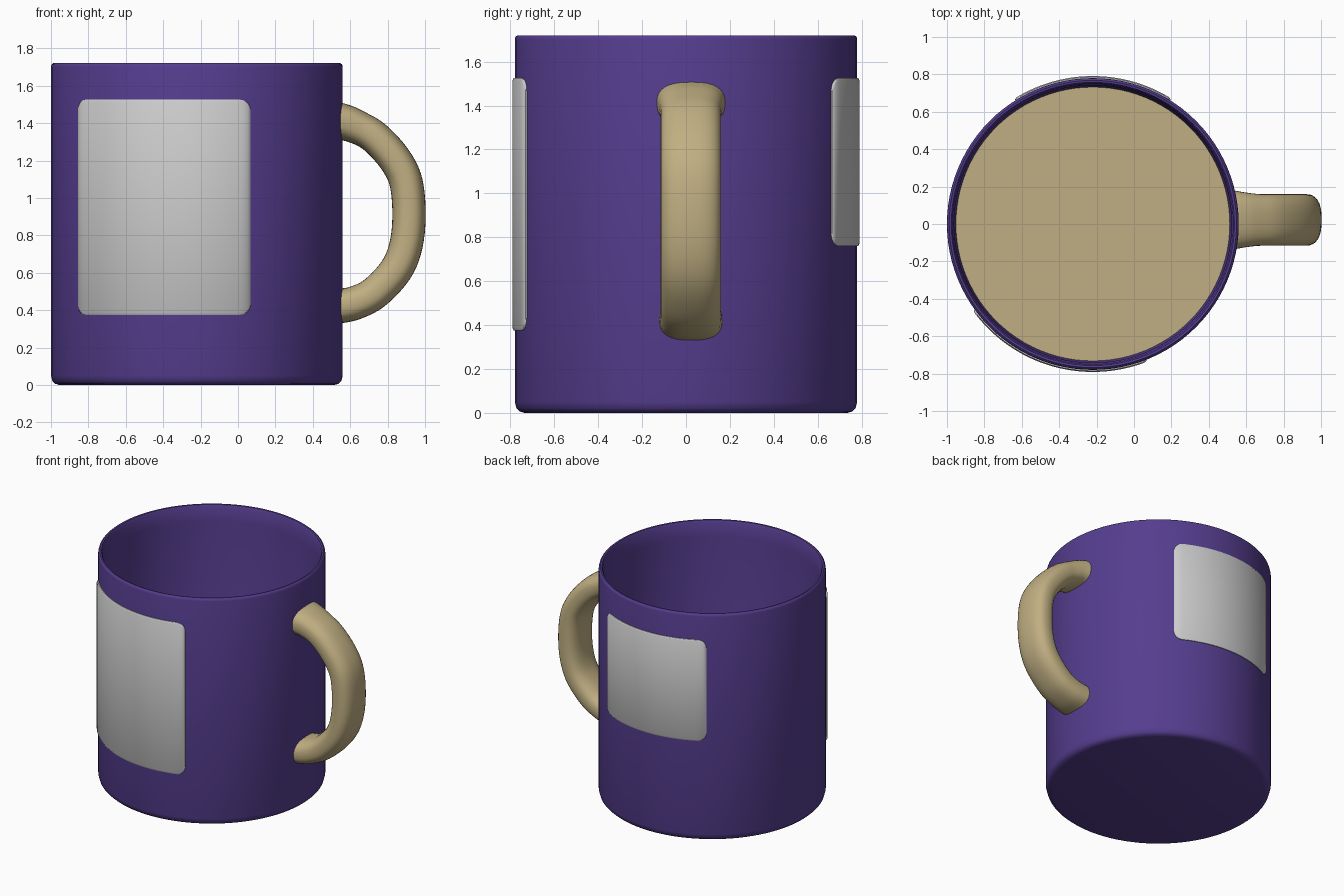
import bpy, bmesh, math
from mathutils import Vector

if "Cube" in bpy.data.objects:
    bpy.data.objects.remove(bpy.data.objects["Cube"])

CX, R = -0.22, 0.78          # mug axis and outer radius


def material(name, rgb):
    m = bpy.data.materials.new(name)
    m.diffuse_color = (*rgb, 1)
    m.use_nodes = True
    m.node_tree.nodes["Principled BSDF"].inputs["Base Color"].default_value = m.diffuse_color
    return m


PURPLE = material("purple_glaze", (0.091, 0.047, 0.275))
TAN = material("tan", (0.53, 0.43, 0.225))
GREY = material("light_grey", (0.61, 0.61, 0.61))


def finish(name, bm, mats, angle=40):
    bmesh.ops.recalc_face_normals(bm, faces=bm.faces)
    me = bpy.data.meshes.new(name)
    bm.to_mesh(me)
    bm.free()
    for m in mats:
        me.materials.append(m)
    ob = bpy.data.objects.new(name, me)
    bpy.context.collection.objects.link(ob)
    bpy.ops.object.select_all(action='DESELECT')
    ob.select_set(True)
    bpy.context.view_layer.objects.active = ob
    bpy.ops.object.shade_smooth_by_angle(angle=math.radians(angle))
    return ob


def skin(bm, rings, closed):
    """Join equal closed rings; cap the ends unless the loop closes."""
    n = len(rings[0])
    for a, b in zip(rings, rings[1:]):
        for i in range(n):
            j = (i + 1) % n
            bm.faces.new((a[i], a[j], b[j], b[i]))
    if not closed:
        bm.faces.new(rings[0])
        bm.faces.new(rings[-1])


# Mug body: lathed shell, with the inside floor in tan
profile = [(0.735, 0.0), (0.757, 0.006), (0.772, 0.02), (R, 0.05), (R, 1.70),
           (0.777, 1.713), (0.768, 1.72), (0.757, 1.718), (0.750, 1.705),
           (0.742, 1.60), (0.738, 0.10), (0.732, 0.08)]
bm = bmesh.new()
SEG = 96
rings = [[bm.verts.new((CX + r * math.cos(2 * math.pi * i / SEG),
                        r * math.sin(2 * math.pi * i / SEG), z))
          for i in range(SEG)] for r, z in profile]
skin(bm, rings, False)
bm.faces.ensure_lookup_table()
bm.faces[-1].material_index = 1
finish("mug_body", bm, [PURPLE, TAN])


# Label plates: curved rounded rectangles wrapped on the body
def label(name, facing, a0, a1, z0, z1, corner=0.06):
    """Angles are in degrees, measured from the facing direction (+-y) to +x."""
    rad = R + 0.010
    u0, u1 = math.radians(a0) * rad, math.radians(a1) * rad
    steps = [corner * (1 - math.cos(math.pi / 2 * i / 8)) for i in range(9)]
    flat = [u0 + corner + (u1 - u0 - 2 * corner) * i / 32 for i in range(1, 32)]
    cols = [u0 + s for s in steps] + flat + [u1 - s for s in reversed(steps)]
    bm = bmesh.new()
    rings = []
    for u in cols:
        d = max(0, corner - min(u - u0, u1 - u))
        cut = corner - math.sqrt(max(0, corner ** 2 - d ** 2))
        lo, hi = z0 + cut, z1 - cut
        edge = min(1, min(u - u0, u1 - u) / 0.012)
        top = R + 0.005 + 0.006 * edge
        pts = [(R - 0.004, lo), (R + 0.005, lo), (top, lo + 0.012),
               (top, hi - 0.012), (R + 0.005, hi), (R - 0.004, hi)]
        a = u / rad
        rings.append([bm.verts.new((CX + r * math.sin(a),
                                    facing * r * math.cos(a), z))
                      for r, z in pts])
    skin(bm, rings, False)
    finish(name, bm, [GREY], 60)


label("front_label", -1, -54.1, 21.5, 0.375, 1.525)
label("back_label", 1, -32, 32, 0.76, 1.525)

# Handle: superellipse section swept along a smooth path
path = [Vector(p) for p in [
    (0.535, 1.41), (0.61, 1.39), (0.73, 1.325), (0.85, 1.19), (0.905, 1.05),
    (0.91, 0.82), (0.86, 0.64), (0.74, 0.50), (0.63, 0.44), (0.535, 0.42)]]
ext = [2 * path[0] - path[1]] + path + [2 * path[-1] - path[-2]]
pts = []
for p0, p1, p2, p3 in zip(ext, ext[1:], ext[2:], ext[3:]):
    for k in range(6):
        t = k / 6
        pts.append(0.5 * (2 * p1 + (p2 - p0) * t
                          + (2 * p0 - 5 * p1 + 4 * p2 - p3) * t ** 2
                          + (3 * p1 - p0 - 3 * p2 + p3) * t ** 3))
pts.append(path[-1])


def power(v):
    return math.copysign(abs(v) ** 0.78, v)


bm = bmesh.new()
rings = []
last = len(pts) - 1
for i, p in enumerate(pts):
    t = (pts[min(i + 1, last)] - pts[max(i - 1, 0)]).normalized()
    if i in (0, last):
        t = Vector((1 if i == 0 else -1, 0))
    n = Vector((-t.y, t.x))
    flare = 1 + 0.14 * max(0, 1 - i / 9) + 0.04 * max(0, 1 - (last - i) / 9)
    ring = []
    for k in range(32):
        a = 2 * math.pi * k / 32
        q = p + n * (0.089 * flare * power(math.cos(a)))
        ring.append(bm.verts.new((q.x, 0.022 + 0.138 * flare * power(math.sin(a)), q.y)))
    rings.append(ring)
skin(bm, rings, False)
finish("handle", bm, [TAN], 60)
